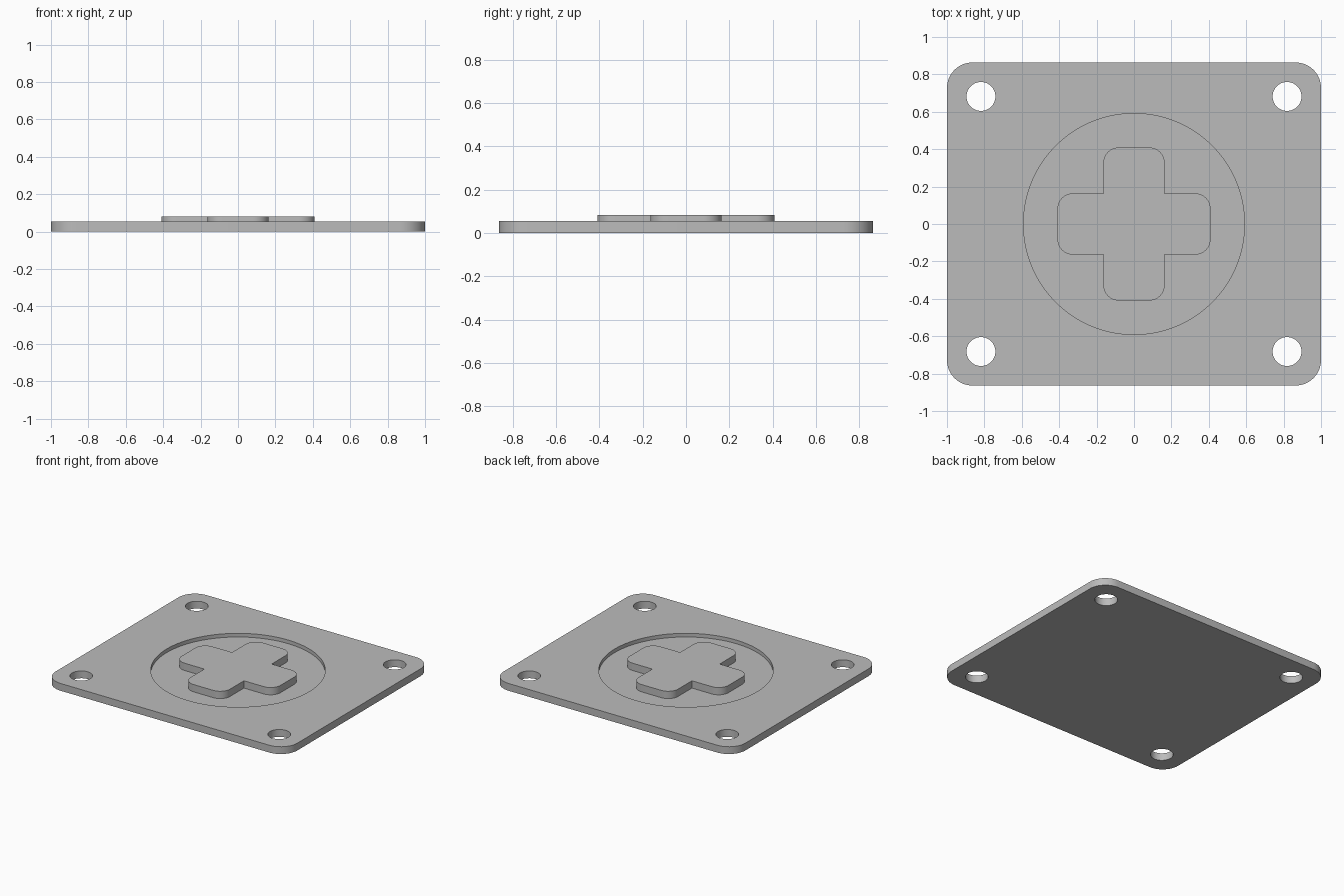
import bpy
import bmesh
import math

cube = bpy.data.objects.get("Cube")
if cube:
    bpy.data.objects.remove(cube, do_unlink=True)

U = 1 / 11  # design unit: the plate is 22 units wide

grey = bpy.data.materials.new("plain grey")
grey.use_nodes = True
colour = (0.5, 0.5, 0.5, 1)
grey.diffuse_color = colour
grey.node_tree.nodes["Principled BSDF"].inputs["Base Color"].default_value = colour


def rounded_outline(corners, steps=12):
    """Corners are (x, y, radius), counter-clockwise; a radius rounds a right angle."""
    points = []
    for i, (x, y, r) in enumerate(corners):
        if r == 0:
            points.append((x, y))
            continue
        px, py, _ = corners[i - 1]
        nx, ny, _ = corners[(i + 1) % len(corners)]
        din = math.atan2(y - py, x - px)
        dout = math.atan2(ny - y, nx - x)
        cx = x - r * math.cos(din) + r * math.cos(dout)
        cy = y - r * math.sin(din) + r * math.sin(dout)
        for s in range(steps + 1):
            a = din - math.pi / 2 + math.pi / 2 * s / steps
            points.append((cx + r * math.cos(a), cy + r * math.sin(a)))
    return points


def circle(x, y, r, n):
    return [(x + r * math.cos(2 * math.pi * i / n),
             y + r * math.sin(2 * math.pi * i / n)) for i in range(n)]


def extrude(name, outline, z0, z1):
    bm = bmesh.new()
    face = bm.faces.new([bm.verts.new((x, y, z0)) for x, y in outline])
    top = bmesh.ops.extrude_face_region(bm, geom=[face])["geom"]
    bmesh.ops.translate(bm, vec=(0, 0, z1 - z0),
                        verts=[v for v in top if isinstance(v, bmesh.types.BMVert)])
    bmesh.ops.recalc_face_normals(bm, faces=bm.faces)
    mesh = bpy.data.meshes.new(name)
    bm.to_mesh(mesh)
    bm.free()
    mesh.materials.append(grey)
    obj = bpy.data.objects.new(name, mesh)
    bpy.context.collection.objects.link(obj)
    return obj


def activate(obj):
    bpy.ops.object.select_all(action='DESELECT')
    obj.select_set(True)
    bpy.context.view_layer.objects.active = obj


THICK, FLOOR, TOP = 0.6 * U, 0.3 * U, 0.9 * U

# Base plate with rounded corners
w, d, r = 11 * U, 9.5 * U, 1.5 * U
plate = extrude("base_plate", rounded_outline(
    [(w, -d, r), (w, d, r), (-w, d, r), (-w, -d, r)]), 0, THICK)

# Round recess and four mounting holes
cutters = [extrude("recess_cutter", circle(0, 0, 6.5 * U, 96), FLOOR, 1)]
for sx in (-1, 1):
    for sy in (-1, 1):
        cutters.append(extrude("hole_cutter", circle(
            sx * 9 * U, sy * 7.5 * U, 0.85 * U, 48), -1, 1))
activate(plate)
for cutter in cutters:
    cutter.hide_render = True
    cut = plate.modifiers.new("cut", 'BOOLEAN')
    cut.operation = 'DIFFERENCE'
    cut.solver = 'EXACT'
    cut.object = cutter
    bpy.ops.object.modifier_apply(modifier=cut.name)
    bpy.data.objects.remove(cutter, do_unlink=True)

# Raised cross: one arm's corners, turned by quarters
a, h, r = 4.5 * U, 1.8 * U, 0.9 * U
corners = []
for q in range(4):
    c, s = round(math.cos(q * math.pi / 2)), round(math.sin(q * math.pi / 2))
    for x, y, k in ((a, -h, r), (a, h, r), (h, h, 0)):
        corners.append((c * x - s * y, s * x + c * y, k))
cross = extrude("raised_cross", rounded_outline(corners), FLOOR, TOP)

for obj in (plate, cross):
    activate(obj)
    bpy.ops.object.shade_smooth_by_angle(angle=math.radians(30))
